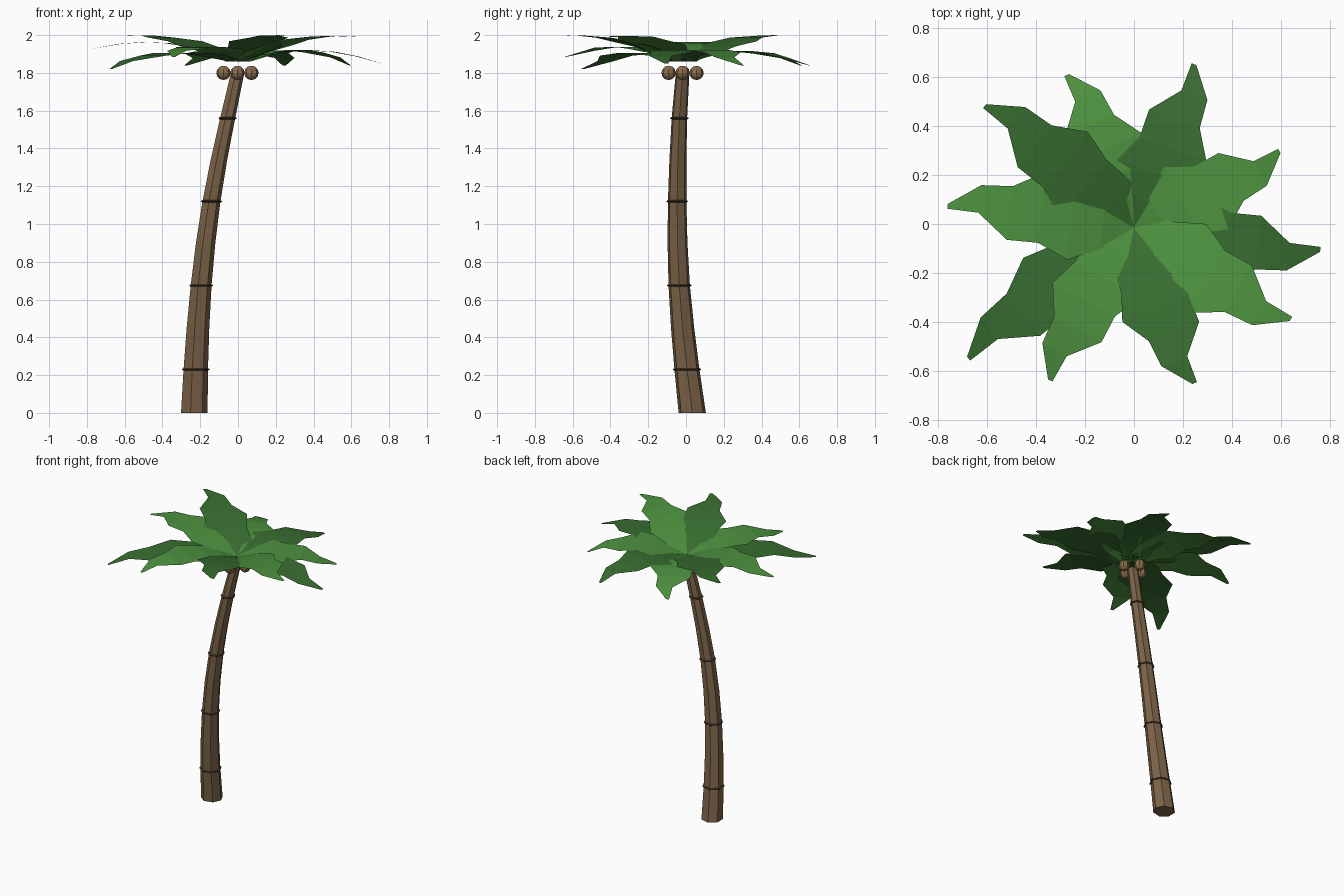
import bpy, bmesh, math
from mathutils import Vector

if "Cube" in bpy.data.objects:
    bpy.data.objects.remove(bpy.data.objects["Cube"])


def material(name, rgb):
    m = bpy.data.materials.new(name)
    m.diffuse_color = (*rgb, 1)
    m.use_nodes = True
    m.node_tree.nodes["Principled BSDF"].inputs["Base Color"].default_value = m.diffuse_color
    return m


BARK = material("bark", (0.20, 0.125, 0.065))
RING = material("dark_bark", (0.07, 0.045, 0.025))
NUT = material("nut_brown", (0.25, 0.15, 0.07))
LIGHT = material("leaf_light", (0.075, 0.29, 0.05))
DARK = material("leaf_dark", (0.04, 0.155, 0.03))


def make(name, bm, mat):
    me = bpy.data.meshes.new(name)
    bm.to_mesh(me)
    bm.free()
    me.materials.append(mat)
    ob = bpy.data.objects.new(name, me)
    bpy.context.collection.objects.link(ob)
    return ob


def loft(name, sections, mat, sides=7):
    """Stack of horizontal polygons (x, y, z, radius), capped at both ends."""
    bm = bmesh.new()
    loops = []
    for x, y, z, r in sections:
        loops.append([bm.verts.new((x + r * math.cos(math.tau * i / sides),
                                    y + r * math.sin(math.tau * i / sides), z))
                      for i in range(sides)])
    for a, b in zip(loops, loops[1:]):
        for i in range(sides):
            j = (i + 1) % sides
            bm.faces.new((a[i], a[j], b[j], b[i]))
    bm.faces.new(loops[0][::-1])
    bm.faces.new(loops[-1])
    return make(name, bm, mat)


# Leaning, tapering trunk
PATH = [(-0.235, 0.033, 0.0, 0.074), (-0.227, 0.005, 0.23, 0.068),
        (-0.215, -0.018, 0.45, 0.063), (-0.198, -0.036, 0.675, 0.058),
        (-0.174, -0.045, 0.90, 0.054), (-0.143, -0.047, 1.12, 0.050),
        (-0.103, -0.043, 1.34, 0.046), (-0.057, -0.035, 1.56, 0.042),
        (-0.004, -0.018, 1.80, 0.037)]
loft("trunk", PATH, BARK)

# Bark rings
for n, i in enumerate((1, 3, 5, 7)):
    x, y, z, r = PATH[i]
    loft(f"trunk_ring_{n + 1}", [(x, y, z - 0.006, r + 0.001), (x, y, z - 0.002, r + 0.008),
                                 (x, y, z + 0.002, r + 0.008), (x, y, z + 0.006, r + 0.001)], RING)

# Four coconuts round the top of the trunk
for n in range(4):
    a = n * math.pi / 2
    bm = bmesh.new()
    bmesh.ops.create_uvsphere(bm, u_segments=8, v_segments=6, radius=0.038)
    ob = make(f"coconut_{n + 1}", bm, NUT)
    ob.location = (-0.003 + 0.074 * math.cos(a), -0.018 + 0.074 * math.sin(a), 1.80)

# Jagged frond outline: half width on each side at equal steps along the leaf
LEFT = [0.07, 0.10, 0.16, 0.105, 0.107, 0.010, 0.008]
RIGHT = [0.07, 0.14, 0.145, 0.185, 0.113, 0.103, 0.012]


def frond(name, angle, length, rise, arch, mat):
    d = Vector((math.cos(math.radians(angle)), math.sin(math.radians(angle)), 0))
    side = Vector((-d.y, d.x, 0))
    bm = bmesh.new()
    rows = []
    for i, (l, r) in enumerate(zip(LEFT, RIGHT)):
        t = i / 6
        z = 1.86 + (rise + arch) * t - arch * t * t
        c = Vector((0, -0.015, z)) + d * length * t
        rows.append((bm.verts.new(c + side * l), bm.verts.new(c - side * r)))
    for a, b in zip(rows, rows[1:]):
        bm.faces.new((a[0], a[1], b[1], b[0]))
    make(name, bm, mat)


# (angle, length, tip rise, arch)
FRONDS = [(70, 0.71, -0.02, 0.26), (28, 0.67, -0.02, 0.28), (-6.5, 0.765, -0.01, 0.26),
          (-30, 0.74, 0.13, 0.20), (-68.5, 0.68, 0.14, 0.15), (-118.6, 0.71, 0.025, 0.26),
          (-141.5, 0.86, -0.04, 0.26), (173.6, 0.765, 0.07, 0.25), (141, 0.785, 0.14, 0.15),
          (114, 0.68, -0.02, 0.25)]
for n, f in enumerate(FRONDS):
    frond(f"frond_{n + 1}", *f, LIGHT if n % 2 else DARK)
